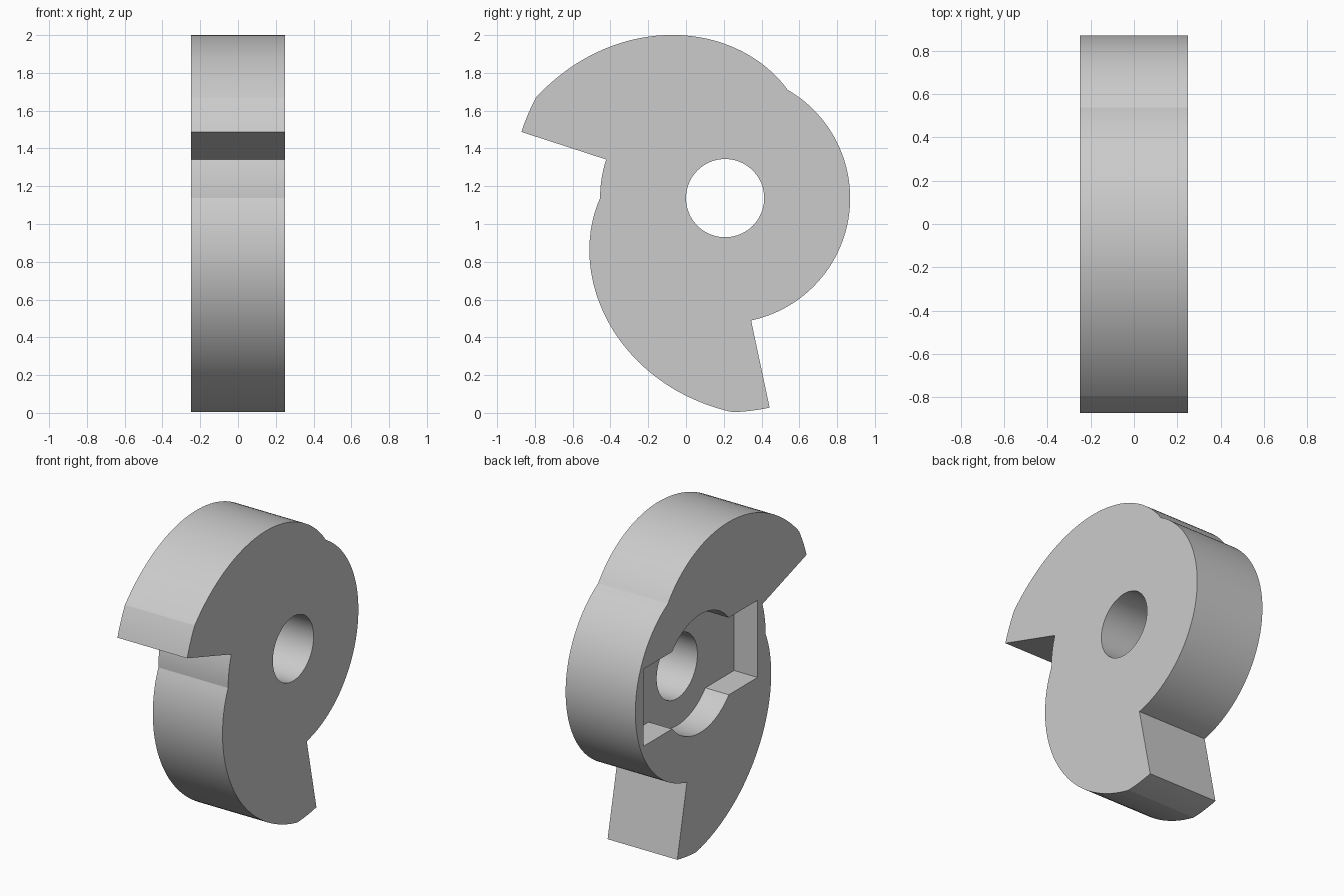
import bpy
import bmesh
from math import sin, cos, radians, sqrt, asin, degrees

cube = bpy.data.objects.get("Cube")
if cube:
    bpy.data.objects.remove(cube, do_unlink=True)

CENTRE_Y, CENTRE_Z = 0.207, 1.137    # axis of the bore
HALF_WIDTH = 0.248
HUB, TIP, BORE = 0.662, 1.134, 0.207
POCKET_DEPTH = 0.167
SLOT_HALF_LENGTH, SLOT_HALF_HEIGHT, POCKET_RADIUS = 0.58, 0.248, 0.38

grey = bpy.data.materials.new("plain grey")
grey.use_nodes = True
colour = (0.6, 0.6, 0.6, 1.0)
grey.diffuse_color = colour
grey.node_tree.nodes["Principled BSDF"].inputs["Base Color"].default_value = colour


def arc(start, end, r0, r1=None, steps=40):
    """Points from one angle to another; the radius may grow evenly."""
    r1 = r0 if r1 is None else r1
    pts = []
    for i in range(steps + 1):
        t = i / steps
        a, r = radians(start + (end - start) * t), r0 + (r1 - r0) * t
        pts.append((r * cos(a), r * sin(a)))
    return pts


def prism(name, outline, x0, x1):
    """Extrude a side outline along x."""
    bm = bmesh.new()
    face = bm.faces.new([bm.verts.new((x0, CENTRE_Y + y, CENTRE_Z + z)) for y, z in outline])
    new = bmesh.ops.extrude_face_region(bm, geom=[face])["geom"]
    verts = [v for v in new if isinstance(v, bmesh.types.BMVert)]
    bmesh.ops.translate(bm, verts=verts, vec=(x1 - x0, 0, 0))
    bmesh.ops.recalc_face_normals(bm, faces=bm.faces)
    mesh = bpy.data.meshes.new(name)
    bm.to_mesh(mesh)
    bm.free()
    mesh.materials.append(grey)
    obj = bpy.data.objects.new(name, mesh)
    bpy.context.collection.objects.link(obj)
    return obj


def cut(target, cutter):
    """Subtract a cutter and discard it."""
    mod = target.modifiers.new("cut", "BOOLEAN")
    mod.operation = "DIFFERENCE"
    mod.solver = "EXACT"
    mod.object = cutter
    bpy.context.view_layer.objects.active = target
    bpy.ops.object.modifier_apply(modifier=mod.name)
    bpy.data.objects.remove(cutter, do_unlink=True)


# Cam body: round hub with two spiral lobes, each ending in a radial step
outline = []
for start, hub_span in ((180, 138), (60, 18)):
    step = start + 102
    outline += arc(start, start + 92, HUB, TIP)
    outline += arc(start + 92, step, TIP, steps=6)[1:]
    outline += arc(step, step + hub_span, HUB, steps=hub_span // 2)[:-1]
cam = prism("cam_body", outline, -HALF_WIDTH, HALF_WIDTH)

# Pocket: slot with a round middle, sunk into the right-hand face
a = degrees(asin(SLOT_HALF_HEIGHT / POCKET_RADIUS))
L, H = SLOT_HALF_LENGTH, SLOT_HALF_HEIGHT
pocket = [(L, -H), (L, H)] + arc(a, 180 - a, POCKET_RADIUS)
pocket += [(-L, H), (-L, -H)] + arc(180 + a, 360 - a, POCKET_RADIUS)
cut(cam, prism("pocket_cutter", pocket, -HALF_WIDTH - 0.1, -HALF_WIDTH + POCKET_DEPTH))

# Bore right through
cut(cam, prism("bore_cutter", arc(0, 360, BORE, steps=96)[:-1], -1, 1))

# Smooth curved walls, keep creases
bpy.ops.object.select_all(action="DESELECT")
cam.select_set(True)
bpy.context.view_layer.objects.active = cam
bpy.ops.object.shade_smooth_by_angle(angle=radians(10))
